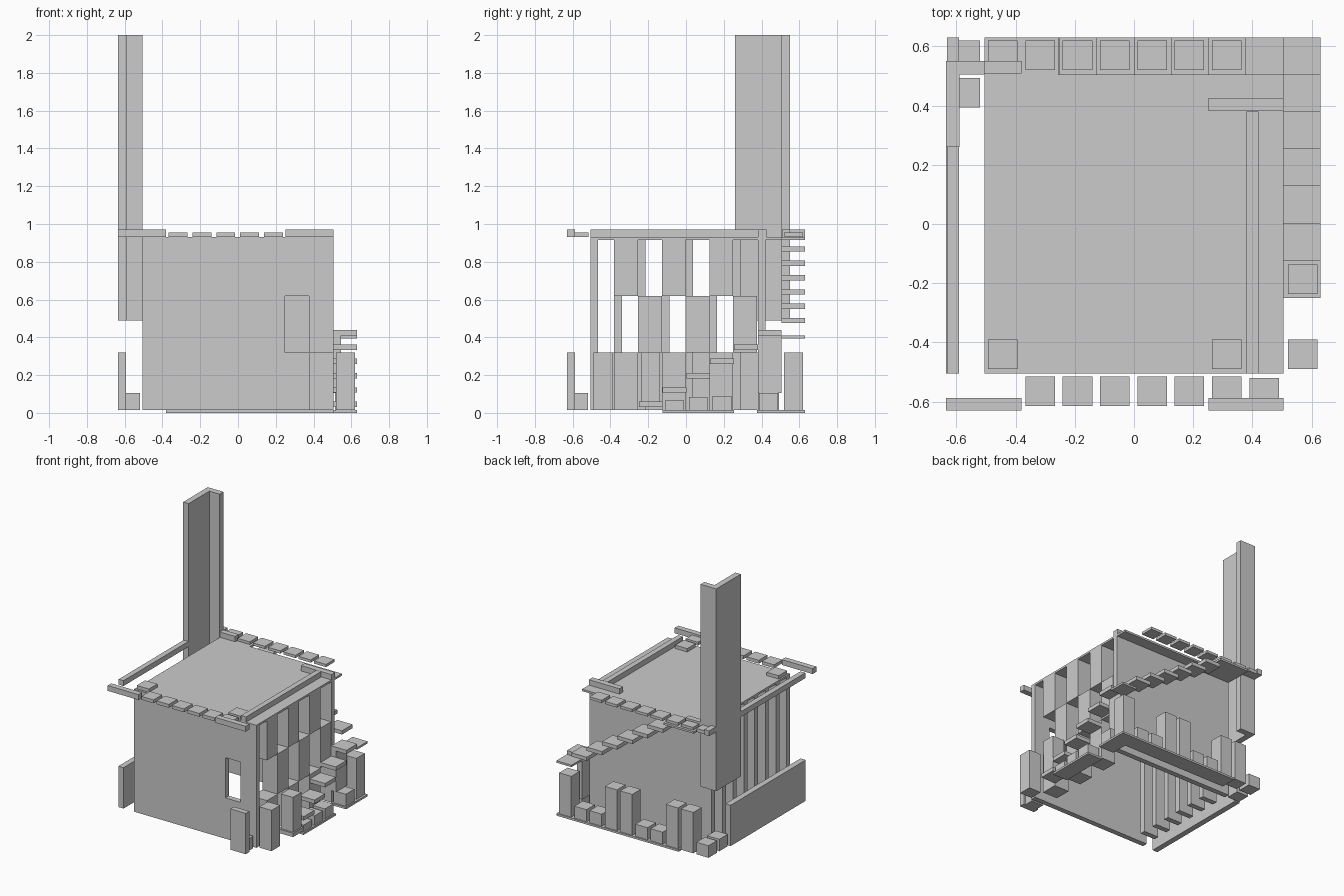
import bpy

grey = bpy.data.materials.new("plain_grey")
grey.diffuse_color = (0.6, 0.6, 0.6, 1)


def build(name, boxes):
    """One object from a list of boxes (x0, x1, y0, y1, z0, z1)."""
    verts, faces = [], []
    for x0, x1, y0, y1, z0, z1 in boxes:
        n = len(verts)
        verts += [(x, y, z) for z in (z0, z1)
                  for x, y in ((x0, y0), (x1, y0), (x1, y1), (x0, y1))]
        faces += [tuple(n + i for i in f) for f in
                  ((3, 2, 1, 0), (4, 5, 6, 7), (0, 1, 5, 4),
                   (1, 2, 6, 5), (2, 3, 7, 6), (3, 0, 4, 7))]
    mesh = bpy.data.meshes.new(name)
    mesh.from_pydata(verts, [], faces)
    mesh.materials.append(grey)
    obj = bpy.data.objects.new(name, mesh)
    bpy.context.collection.objects.link(obj)
    return obj


def block(x, y, z0, z1, h=0.05):
    """Square block centred on x, y."""
    return (x - h, x + h, y - h, y + h, z0, z1)


P = 0.126           # spacing of the building grid
BASE, EAVE = 0.015, 0.915

# Front wall with a window opening
front = build("front_wall", [(-0.505, 0.505, -0.505, -0.465, BASE, EAVE)])
cutter = build("window_cutter", [(0.25, 0.375, -0.6, -0.4, 0.32, 0.62)])
cutter.hide_render = True
cutter.hide_viewport = True
cut = front.modifiers.new("window", 'BOOLEAN')
cut.operation = 'DIFFERENCE'
cut.solver = 'EXACT'
cut.object = cutter

# Back wall and roof slab
build("back_wall", [(-0.505, 0.505, 0.38, 0.42, BASE, EAVE)])
build("roof_slab", [(-0.505, 0.505, -0.505, 0.505, EAVE, 0.93)])

# Left wall: upright fins
build("left_fins", [(-0.505, -0.38, -0.38 + P * i, -0.34 + P * i, BASE, EAVE)
                    for i in range(6)])

# Right wall: staggered blocks in three tiers
tiers = []
for k, (z0, z1) in enumerate(((BASE, 0.32), (0.32, 0.62), (0.62, EAVE))):
    for i in range(3):
        y = -0.38 + P * (2 * i + k % 2)
        tiers.append((0.38, 0.505, y, y + P, z0, z1))
build("right_wall_blocks", tiers)

# Chimney: two tall boards in an L
build("chimney", [(-0.635, -0.59, 0.26, 0.55, 0.49, 2.0),
                  (-0.59, -0.505, 0.505, 0.55, 0.49, 2.0)])

# Parapet beams
build("parapet_beams", [
    (-0.635, -0.38, -0.63, -0.588, 0.93, 0.97),
    (0.252, 0.505, -0.63, -0.588, 0.93, 0.97),
    (-0.632, -0.592, -0.505, 0.63, 0.93, 0.97),
    (-0.59, -0.38, 0.508, 0.55, 0.93, 0.97),
    (0.38, 0.42, -0.505, 0.38, 0.93, 0.97),
    (0.252, 0.505, 0.382, 0.425, 0.93, 0.97)])

# Flat tiles along the roof edges
tiles = [block(-0.317 + P * i, -0.565, 0.93, 0.955) for i in range(6)]
tiles += [block(-0.443 + P * i, 0.57, 0.935, 0.955) for i in range(7)]
tiles += [block(x, -0.44, 0.93, 0.955) for x in (-0.443, 0.313)]
tiles.append(block(-0.57, 0.57, 0.93, 0.955))
build("roof_tiles", tiles)

# Low boards on the left side and at the front corner
build("low_boards", [(-0.635, -0.592, -0.505, 0.38, 0.015, 0.32),
                     (0.378, 0.505, -0.63, -0.588, 0.015, 0.32),
                     (0.505, 0.545, 0.38, 0.505, 0.105, 0.415)])

# Row of tall and short blocks behind the back wall
heights = [0.105, 0.32, 0.32, 0.105, 0.105, 0.32, 0.32, 0.105, 0.105, 0.32]
build("back_blocks", [block(-0.57 + P * i, 0.57, 0.015, h)
                      for i, h in enumerate(heights)])

# Blocks on the other sides
build("side_blocks", [
    block(0.57, -0.44, 0.015, 0.32), block(0.57, -0.187, 0.06, 0.32),
    block(0.57, -0.06, 0.015, 0.065), block(0.57, 0.065, 0.015, 0.085),
    block(0.57, 0.19, 0.015, 0.09), block(0.57, 0.437, 0.015, 0.105),
    block(0.44, -0.57, 0.015, 0.105), block(-0.57, 0.443, 0.015, 0.105)])

# Stair flights: up the right side, then along the back
R = 0.0757
build("right_stairs", [(0.505, 0.63, -0.25 + P * i, -0.25 + P * (i + 1),
                        0.031 + R * i, 0.06 + R * i) for i in range(6)])
build("back_stairs", [(0.505 - P * (i + 1), 0.505 - P * i, 0.505, 0.63,
                       0.475 + R * i, 0.503 + R * i) for i in range(6)])

# Thin landings and ground slabs
build("landings", [(0.505, 0.63, 0.505, 0.63, 0.395, 0.41),
                   (-0.505, -0.255, 0.505, 0.63, EAVE, 0.93)])
build("ground_slabs", [(0.505, 0.63, -0.125, 0.255, 0, 0.015),
                       (0.505, 0.63, 0.375, 0.63, 0, 0.015),
                       (-0.38, 0.505, 0.505, 0.63, 0, 0.015)])
